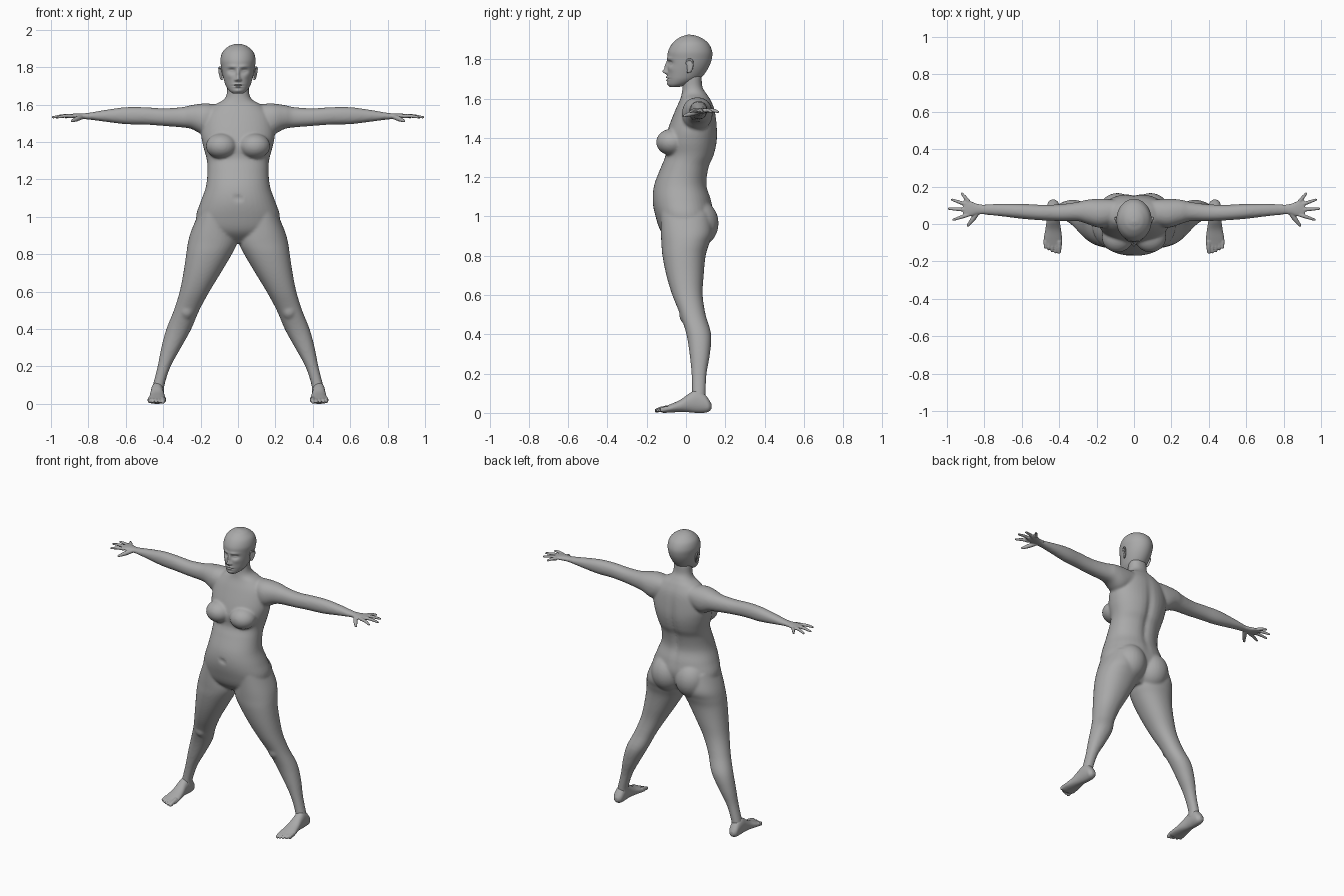
import bpy, bmesh, math
from mathutils import Vector, Matrix

if "Cube" in bpy.data.objects:
    bpy.data.objects.remove(bpy.data.objects["Cube"])

GREY = (0.4, 0.4, 0.4, 1)
mat = bpy.data.materials.new("plain grey")
mat.use_nodes = True
mat.diffuse_color = GREY
mat.node_tree.nodes["Principled BSDF"].inputs["Base Color"].default_value = GREY


def resample(rows, steps):
    """Catmull-Rom interpolation between rows of numbers."""
    pts = [Vector(r) for r in rows]
    out = []
    for i in range(len(pts) - 1):
        p1, p2 = pts[i], pts[i + 1]
        m1 = (p2 - pts[i - 1]) / 2 if i else p2 - p1
        m2 = (pts[i + 2] - p1) / 2 if i + 2 < len(pts) else p2 - p1
        for k in range(steps):
            t = k / steps
            a, b = t * t * (3 - 2 * t), t * (1 - t)
            out.append(p1 * (1 - a) + p2 * a + m1 * b * (1 - t) - m2 * b * t)
    return out + [pts[-1]]


def skin(bm, rings):
    """Bridge rings of points into a closed skin; returns its vertices."""
    loops = [[bm.verts.new(p) for p in ring] for ring in rings]
    n = len(loops[0])
    faces = [bm.faces.new(loops[0]), bm.faces.new(loops[-1])]
    for a, b in zip(loops, loops[1:]):
        faces += [bm.faces.new((a[i], a[(i + 1) % n], b[(i + 1) % n], b[i])) for i in range(n)]
    bmesh.ops.recalc_face_normals(bm, faces=faces)
    return [v for loop in loops for v in loop]


def loft(bm, axis, rows, steps=6, n=40, power=0.92):
    """Rows are (position, low a, high a, low b, high b) across an axis."""
    rings = []
    for t, a0, a1, b0, b1 in resample(rows, steps):
        ring = []
        for i in range(n):
            c, s = math.cos(math.tau * i / n), math.sin(math.tau * i / n)
            a = (a0 + a1) / 2 + (a1 - a0) / 2 * math.copysign(abs(c) ** power, c)
            b = (b0 + b1) / 2 + (b1 - b0) / 2 * math.copysign(abs(s) ** power, s)
            ring.append({"x": (t, a, b), "y": (a, t, b), "z": (a, b, t)}[axis])
        rings.append(ring)
    return skin(bm, rings)


def tube(bm, rows, n=12):
    """Rows are (x, y, z, radius); the last end is rounded."""
    pts = resample(rows, 5)
    way = (pts[-1] - pts[-2]).xyz.normalized()
    tip = pts[-1]
    for k in (0.5, 0.8, 0.97):
        pts.append(Vector((*(tip.xyz + way * tip.w * k), tip.w * math.sqrt(1 - k * k))))
    rings = []
    for i, p in enumerate(pts):
        d = (pts[min(i + 1, len(pts) - 1)] - pts[max(i - 1, 0)]).xyz
        q = d.to_track_quat("Z", "Y")
        rings.append([p.xyz + q @ Vector((p.w * math.cos(math.tau * k / n),
                                          p.w * math.sin(math.tau * k / n), 0)) for k in range(n)])
    skin(bm, rings)


def ball(bm, centre, size, turn=0):
    m = Matrix.Translation(centre) @ Matrix.Rotation(turn, 4, "Z") @ Matrix.Diagonal((*size, 1))
    bmesh.ops.create_uvsphere(bm, u_segments=28, v_segments=18, radius=1, matrix=m)


def mirror_copy(bm):
    new = bmesh.ops.duplicate(bm, geom=bm.verts[:] + bm.edges[:] + bm.faces[:])["geom"]
    for v in new:
        if isinstance(v, bmesh.types.BMVert):
            v.co.x *= -1
    bmesh.ops.reverse_faces(bm, faces=[f for f in new if isinstance(f, bmesh.types.BMFace)])


def finish(name, bm, voxel=0, smooth=0, side=1):
    if side < 0:
        bmesh.ops.scale(bm, vec=(-1, 1, 1), verts=bm.verts)
        bmesh.ops.reverse_faces(bm, faces=bm.faces)
    me = bpy.data.meshes.new(name)
    bm.to_mesh(me)
    bm.free()
    me.materials.append(mat)
    me.shade_smooth()
    ob = bpy.data.objects.new(name, me)
    bpy.context.collection.objects.link(ob)
    if voxel:
        r = ob.modifiers.new("Fuse", "REMESH")
        r.mode, r.voxel_size, r.use_smooth_shade = "VOXEL", voxel, True
        s = ob.modifiers.new("Soften", "SMOOTH")
        s.factor, s.iterations = 0.5, smooth


# Body: arms, legs, bust and seat are mirrored, then fused with the torso
bm = bmesh.new()
loft(bm, "x", [(.1, 0, .13, 1.47, 1.6), (.18, -.02, .135, 1.44, 1.606), (.25, 0, .13, 1.47, 1.597),
               (.3, .015, .118, 1.478, 1.586), (.4, .016, .105, 1.486, 1.58), (.5, .02, .103, 1.493, 1.586),
               (.6, .028, .108, 1.495, 1.586), (.7, .04, .108, 1.507, 1.573), (.8, .05, .105, 1.52, 1.556),
               (.84, .05, .107, 1.522, 1.553)])
loft(bm, "z", [(1.02, .04, .21, -.13, .12), (.92, .012, .252, -.128, .135), (.86, .006, .268, -.125, .118),
               (.8, .033, .277, -.12, .1), (.7, .092, .292, -.1, .09), (.6, .153, .312, -.07, .085),
               (.5, .207, .343, -.03, .1), (.4, .25, .383, .002, .128), (.3, .305, .41, .018, .122),
               (.2, .36, .43, .028, .105), (.1, .393, .455, .03, .1), (.05, .395, .465, .02, .1)])
ball(bm, (.088, -.072, 1.378), (.084, .08, .068))
ball(bm, (.088, .06, .965), (.105, .106, .12))
ball(bm, (.275, .015, .5), (.045, .05, .055))
mirror_copy(bm)
torso = [(1.72, .058, -.02, .08), (1.66, .06, -.018, .084), (1.625, .078, -.022, .105),
         (1.595, .13, -.03, .125), (1.54, .18, -.055, .148), (1.45, .197, -.09, .16),
         (1.38, .187, -.108, .16), (1.31, .168, -.105, .145), (1.25, .163, -.128, .12),
         (1.16, .172, -.162, .108), (1.08, .2, -.17, .13), (1, .224, -.155, .14),
         (.92, .2, -.125, .11), (.86, .06, -.06, .06)]
trunk = loft(bm, "z", [(z, -w, w, f, b) for z, w, f, b in torso])
for v in trunk:  # spine groove and navel
    if v.co.y > 0:
        v.co.y -= .016 * math.exp(-(v.co.x / .025) ** 2 - ((v.co.z - 1.3) / .2) ** 2)
    else:
        v.co.y += .012 * math.exp(-(v.co.x / .012) ** 2 - ((v.co.z - 1.1) / .012) ** 2)
finish("body", bm, .007, 9)

# Head: skull loft with the face modelled by soft bumps
bm = bmesh.new()
skull = [(1.66, .028, -.083, -.03), (1.673, .046, -.092, .02), (1.695, .062, -.094, .062),
         (1.72, .072, -.095, .09), (1.76, .083, -.094, .116), (1.8, .09, -.094, .131),
         (1.84, .094, -.091, .133), (1.88, .083, -.07, .115), (1.908, .055, -.038, .08),
         (1.92, .03, -.01, .05), (1.925, .008, .008, .022)]
head = loft(bm, "z", [(z, -w, w, f, b) for z, w, f, b in skull], 10, 112, 1)
# Bumps are (x, z, width, height, forward): nose, nostrils, brow, sockets, eyes, lips, chin
bumps = [(0, 1.738, .011, .013, .022), (0, 1.765, .008, .022, .014), (.012, 1.732, .007, .007, .01),
         (.03, 1.803, .026, .009, .006), (.034, 1.78, .018, .012, -.016), (.034, 1.779, .012, .006, .008),
         (0, 1.708, .022, .005, .008), (0, 1.694, .018, .005, .007), (0, 1.701, .025, .0025, -.005),
         (0, 1.674, .02, .01, .004), (.045, 1.752, .018, .016, .004)]
for v in head:
    if v.co.y < 0:
        v.co.y -= sum(d * math.exp(-((abs(v.co.x) - x) / w) ** 2 - ((v.co.z - z) / h) ** 2)
                      for x, z, w, h, d in bumps)
finish("head", bm)

for side, word in ((1, "left"), (-1, "right")):
    # Ear with a rim around a flat shell
    bm = bmesh.new()
    ball(bm, (.09, .02, 1.765), (.006, .018, .033), -.35)
    tube(bm, [(.085, 0, 1.775, .004), (.092, .008, 1.797, .005), (.101, .03, 1.795, .005),
              (.099, .034, 1.77, .005), (.09, .018, 1.74, .006), (.085, .008, 1.735, .005)])
    finish(word + "_ear", bm, .003, 2, side)

    # Hand with spread fingers, palm down
    bm = bmesh.new()
    loft(bm, "x", [(.81, .053, .104, 1.523, 1.553), (.84, .05, .108, 1.523, 1.553),
                   (.87, .042, .12, 1.526, 1.552), (.9, .042, .13, 1.53, 1.549),
                   (.915, .05, .123, 1.534, 1.546)])
    for y, tip_x, tip_y in ((.05, .965, .023), (.075, .99, .082), (.1, .973, .13), (.12, .92, .163)):
        base = Vector((.885, y, 1.538))
        tip = Vector((tip_x, tip_y, 1.532))
        mid = (base + tip) / 2 + Vector((0, 0, .004))
        tube(bm, [(*base, .011), (*mid, .0095), (*tip, .0065)])
    tube(bm, [(.835, .065, 1.535, .014), (.862, .025, 1.523, .013), (.888, -.008, 1.512, .0075)])
    finish(word + "_hand", bm, .0035, 2, side)

    # Foot with five toes
    bm = bmesh.new()
    loft(bm, "y", [(.13, .42, .445, .02, .045), (.115, .404, .46, .006, .07), (.09, .398, .464, 0, .1),
                   (.05, .398, .466, 0, .115), (.015, .397, .468, .003, .098), (-.03, .39, .474, .004, .066),
                   (-.08, .384, .483, .002, .044), (-.115, .385, .482, 0, .03), (-.13, .395, .47, .006, .022)])
    for i, reach in enumerate((-.148, -.15, -.144, -.134, -.122)):
        x = .4 + .0185 * i
        r = .014 if i == 0 else .0095
        tube(bm, [(x, -.09, .026, r), (x, -.125, .02, r * .9), (x + .001, reach, .012, r * .85)])
    finish(word + "_foot", bm, .004, 3, side)
